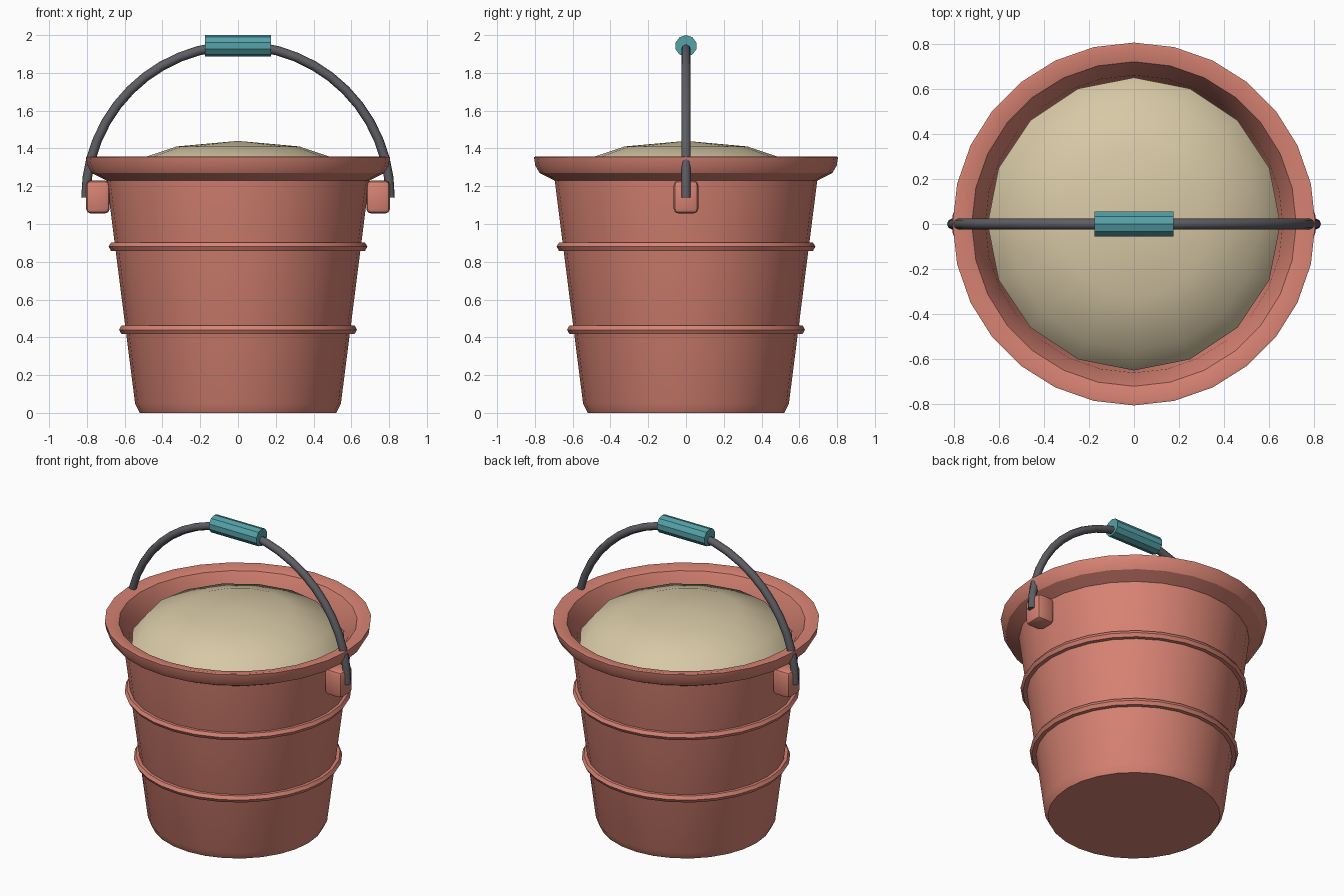
import bpy, bmesh, math
from math import sin, cos, pi, radians

cube = bpy.data.objects.get("Cube")
if cube:
    bpy.data.objects.remove(cube, do_unlink=True)


def material(name, rgb):
    m = bpy.data.materials.new(name)
    m.use_nodes = True
    m.diffuse_color = (*rgb, 1)
    m.node_tree.nodes["Principled BSDF"].inputs["Base Color"].default_value = (*rgb, 1)
    return m


coral = material("coral plastic", (0.68, 0.225, 0.17))
sand_mat = material("pale sand", (0.68, 0.58, 0.38))
teal = material("teal grip", (0.09, 0.36, 0.39))
steel = material("dark steel", (0.11, 0.11, 0.125))


def finish(name, bm, mat, smooth=True, angle=30):
    bmesh.ops.recalc_face_normals(bm, faces=bm.faces)
    me = bpy.data.meshes.new(name)
    bm.to_mesh(me)
    bm.free()
    me.materials.append(mat)
    ob = bpy.data.objects.new(name, me)
    bpy.context.collection.objects.link(ob)
    if smooth:
        bpy.ops.object.select_all(action='DESELECT')
        ob.select_set(True)
        bpy.context.view_layer.objects.active = ob
        bpy.ops.object.shade_smooth_by_angle(angle=radians(angle))
    return ob


def skin(bm, rings, closed=False):
    """Bridge successive rings; a ring of one vertex makes a fan."""
    pairs = list(zip(rings, rings[1:]))
    if closed:
        pairs.append((rings[-1], rings[0]))
    for a, b in pairs:
        n = max(len(a), len(b))
        for i in range(n):
            j = (i + 1) % n
            quad = [a[i % len(a)], a[j % len(a)], b[j % len(b)], b[i % len(b)]]
            bm.faces.new(list(dict.fromkeys(quad)))


def lathe(name, profile, sides, mat, closed=False, angle=30):
    bm = bmesh.new()
    rings = []
    for r, z in profile:
        count = sides if r > 0 else 1
        rings.append([bm.verts.new((r * cos(2 * pi * i / sides), r * sin(2 * pi * i / sides), z))
                      for i in range(count)])
    skin(bm, rings, closed)
    return finish(name, bm, mat, angle=angle)


# Pail shell: outer wall, flared rim, inner wall and floor
lathe("pail_body", [(0, 0), (0.52, 0), (0.545, 0.05), (0.695, 1.23), (0.775, 1.27),
                    (0.798, 1.31), (0.805, 1.355), (0.79, 1.358), (0.72, 1.34),
                    (0.66, 1.22), (0.51, 0.06), (0, 0.06)], 28, coral)

# Raised bands around the wall
for name, radius, height in (("lower_band", 0.605, 0.44), ("upper_band", 0.66, 0.88)):
    section = [(radius + 0.025 * cos(k * pi / 3), height + 0.025 * sin(k * pi / 3))
               for k in range(6)]
    lathe(name, section, 28, coral, closed=True)

# Domed sand filling
dome = [(0.65 * sin(k * pi / 6), 1.22 + 0.22 * cos(k * pi / 6)) for k in range(1, 4)]
lathe("sand_fill", [(0, 1.44)] + dome + [(0.6, 1.1), (0, 1.1)], 16, sand_mat, angle=40)

# Rounded lugs that hold the handle
for side, sx in (("left", 1), ("right", -1)):
    bm = bmesh.new()
    bmesh.ops.create_cube(bm, size=1)
    bmesh.ops.scale(bm, vec=(0.125, 0.13, 0.175), verts=bm.verts)
    bmesh.ops.bevel(bm, geom=bm.edges[:], offset=0.025, segments=2, profile=0.5, affect='EDGES')
    bmesh.ops.translate(bm, vec=(sx * 0.742, 0, 1.143), verts=bm.verts)
    finish(side + "_lug", bm, coral)

# Wire handle: round bar swept along a half circle
bm = bmesh.new()
rings = []
for i in range(25):
    a = pi * i / 24
    ring = []
    for k in range(8):
        t = 2 * pi * k / 8
        r = 0.805 + 0.025 * cos(t)
        ring.append(bm.verts.new((r * cos(a), 0.025 * sin(t), 1.14 + r * sin(a))))
    rings.append(ring)
skin(bm, rings)
bm.faces.new(rings[0])
bm.faces.new(rings[-1])
finish("handle", bm, steel, angle=50)

# Faceted grip on top of the handle
bm = bmesh.new()
ends = [[bm.verts.new((x, 0.058 * sin(2 * pi * k / 10), 1.943 + 0.057 * cos(2 * pi * k / 10)))
         for k in range(10)] for x in (-0.175, 0.175)]
skin(bm, ends)
for end in ends:
    bm.faces.new(end)
finish("grip", bm, teal, smooth=False)
